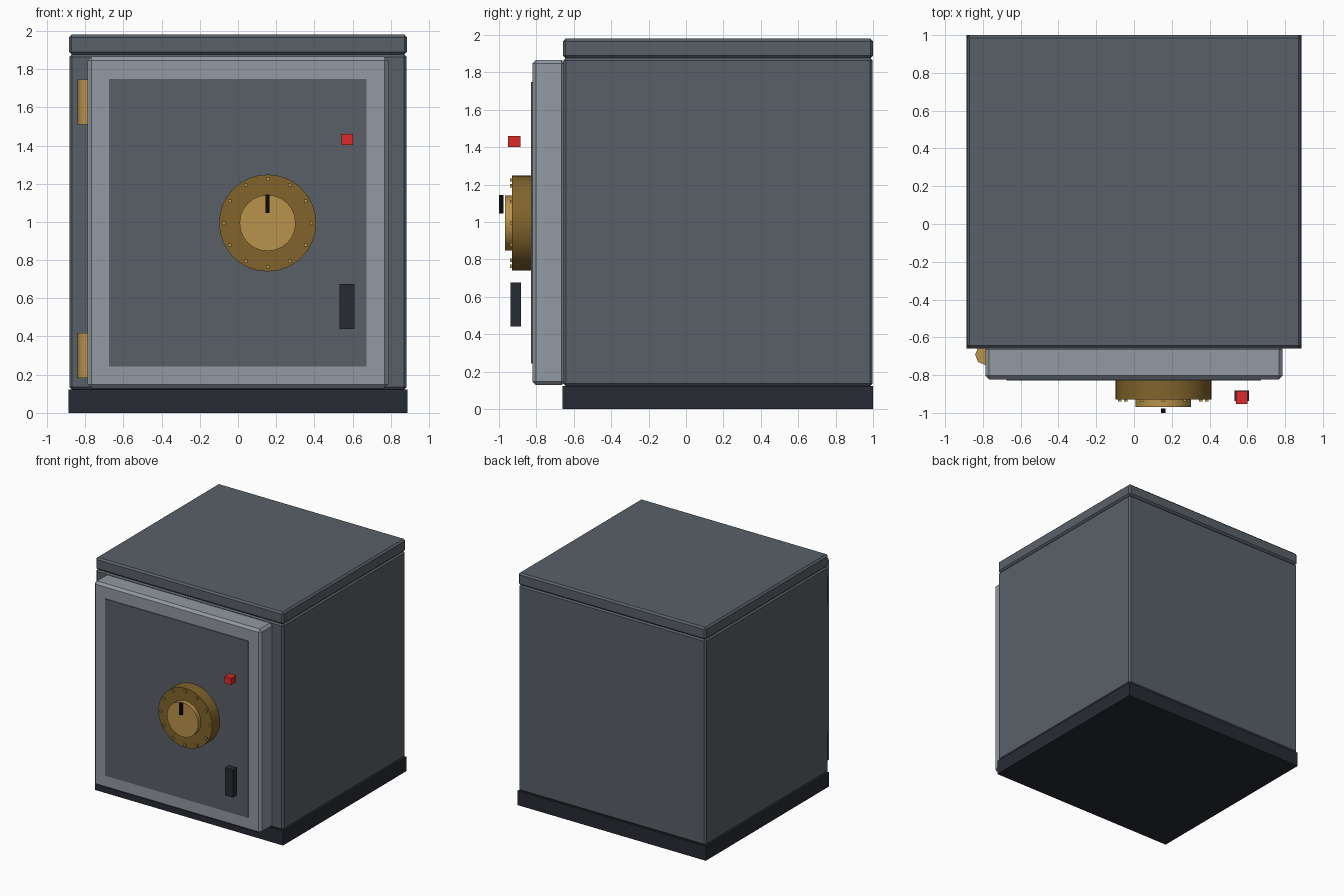
import bpy
from math import pi, sin, cos, radians

if "Cube" in bpy.data.objects:
    bpy.data.objects.remove(bpy.data.objects["Cube"])


def material(name, rgb):
    m = bpy.data.materials.new(name)
    m.diffuse_color = (*rgb, 1)
    m.use_nodes = True
    m.node_tree.nodes["Principled BSDF"].inputs["Base Color"].default_value = m.diffuse_color
    return m


STEEL = material("steel", (0.10, 0.118, 0.138))
LIGHT = material("light_steel", (0.29, 0.32, 0.36))
DARK = material("dark_steel", (0.021, 0.024, 0.033))
BRASS = material("brass", (0.48, 0.29, 0.07))
OLD_BRASS = material("old_brass", (0.22, 0.127, 0.025))
RED = material("red", (0.72, 0.023, 0.02))
BLACK = material("black", (0.003, 0.003, 0.003))


def box(name, x, y, z, mat, bevel=0):
    """Box from (min, max) ranges on each axis."""
    mid = [(a + b) / 2 for a, b in (x, y, z)]
    bpy.ops.mesh.primitive_cube_add(size=1, location=mid)
    o = bpy.context.object
    o.name = name
    o.scale = [b - a for a, b in (x, y, z)]
    bpy.ops.object.transform_apply(location=False, rotation=False, scale=True)
    o.data.materials.append(mat)
    if bevel:
        b = o.modifiers.new("edge_bevel", "BEVEL")
        b.width = bevel
        b.segments = 1
    return o


def cylinder(name, centre, radius, depth, sides, mat, rot=(0, 0, 0)):
    bpy.ops.mesh.primitive_cylinder_add(vertices=sides, radius=radius, depth=depth,
                                        location=centre, rotation=rot)
    o = bpy.context.object
    o.name = name
    o.data.materials.append(mat)
    bpy.ops.object.shade_smooth_by_angle(angle=radians(50))
    return o


# Cabinet: plinth, body and lid
W = 0.885
box("base_plinth", (-W - .002, W + .002), (-.66, 1), (0, .122), DARK)
box("safe_body", (-W + .002, W - .002), (-.656, .997), (.122, 1.878), STEEL, .014)
box("top_lid", (-W, W), (-.658, 1), (1.876, 1.98), STEEL, .014)

# Door with inset-coloured face panel
box("door", (-.787, .787), (-.822, -.645), (.128, 1.866), LIGHT, .02)
box("door_panel", (-.675, .673), (-.829, -.81), (.243, 1.748), STEEL)

# Hinge barrels on the left
for name, z in (("lower_hinge", .30), ("upper_hinge", 1.627)):
    cylinder(name, (-.786, -.692, z), .055, .236, 8, BRASS)

# Combination dial
DX, DZ = .155, .994
FACING = (pi / 2, 0, 0)
cylinder("dial_ring", (DX, -.877, DZ), .254, .106, 32, OLD_BRASS, FACING)
cylinder("dial_knob", (DX, -.944, DZ), .147, .048, 24, BRASS, FACING)
box("dial_pointer", (DX - .011, DX + .011), (-1, -.977), (1.046, 1.143), BLACK)
for i in range(12):
    a = i * pi / 6
    x, z = DX + .23 * cos(a), DZ + .23 * sin(a)
    box(f"dial_stud_{i + 1}", (x - .009, x + .009), (-.941, -.922),
        (z - .009, z + .009), BRASS)

# Handle and indicator, standing off the door
box("handle", (.532, .609), (-.938, -.881), (.44, .676), DARK)
box("indicator_light", (.541, .602), (-.952, -.885), (1.402, 1.46), RED)
